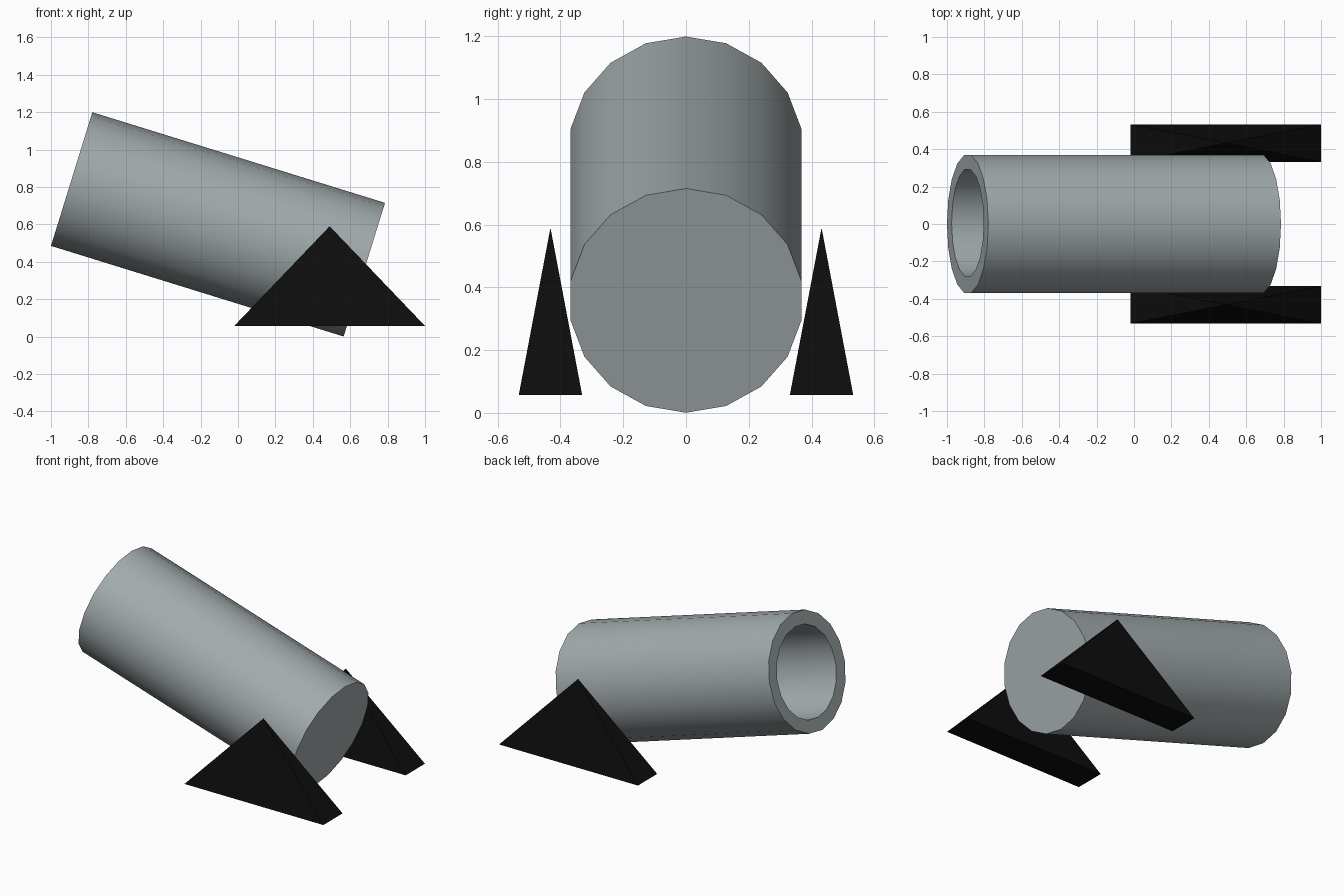
import bpy, bmesh, math
from mathutils import Matrix

if "Cube" in bpy.data.objects:
    bpy.data.objects.remove(bpy.data.objects["Cube"])


def material(name, rgb):
    m = bpy.data.materials.new(name)
    m.diffuse_color = (*rgb, 1)
    m.use_nodes = True
    m.node_tree.nodes["Principled BSDF"].inputs["Base Color"].default_value = m.diffuse_color
    return m


def make_object(name, bm, mat):
    bmesh.ops.recalc_face_normals(bm, faces=bm.faces)
    me = bpy.data.meshes.new(name)
    bm.to_mesh(me)
    bm.free()
    me.materials.append(mat)
    ob = bpy.data.objects.new(name, me)
    bpy.context.collection.objects.link(ob)
    return ob


steel = material("steel grey", (0.36, 0.405, 0.415))
black = material("black", (0.004, 0.004, 0.004))

# Barrel: closed at the rear, bored out from the muzzle
SIDES, LENGTH = 18, 1.638
R_OUT, R_BORE = 0.374, 0.29
WALL = R_OUT - R_BORE
TILT = math.radians(17.2)
bm = bmesh.new()


def ring(radius, z, dy=0.0):
    step = 2 * math.pi / SIDES
    return [bm.verts.new((radius * math.cos(i * step), radius * math.sin(i * step) + dy, z))
            for i in range(SIDES)]


h = LENGTH / 2
rings = [ring(R_OUT, -h), ring(R_OUT, h), ring(R_BORE, h, 0.006), ring(R_BORE, -h + WALL, 0.006)]
for a, b in zip(rings, rings[1:]):
    for i in range(SIDES):
        j = (i + 1) % SIDES
        bm.faces.new((a[i], a[j], b[j], b[i]))
bm.faces.new(rings[0])
bm.faces.new(rings[-1])
barrel = make_object("barrel", bm, steel)
barrel.matrix_world = (Matrix.Translation((-0.107, 0, 0.60))
                       @ Matrix.Rotation(TILT - math.pi / 2, 4, 'Y'))
bpy.context.view_layer.objects.active = barrel
barrel.select_set(True)
bpy.ops.object.shade_smooth_by_angle(angle=math.radians(30))

# Side supports: one pyramid on each side of the barrel
for side, name in ((-1, "front_support"), (1, "back_support")):
    bm = bmesh.new()
    bmesh.ops.create_cone(bm, cap_ends=True, segments=4, radius1=math.sqrt(0.5), radius2=0, depth=1,
                          matrix=Matrix.Rotation(math.pi / 4, 4, 'Z'))
    bmesh.ops.remove_doubles(bm, verts=bm.verts, dist=1e-5)
    bmesh.ops.scale(bm, vec=(1.02, 0.202, 0.533), verts=bm.verts)
    bmesh.ops.translate(bm, vec=(0.49, side * 0.432, 0.3235), verts=bm.verts)
    make_object(name, bm, black)
